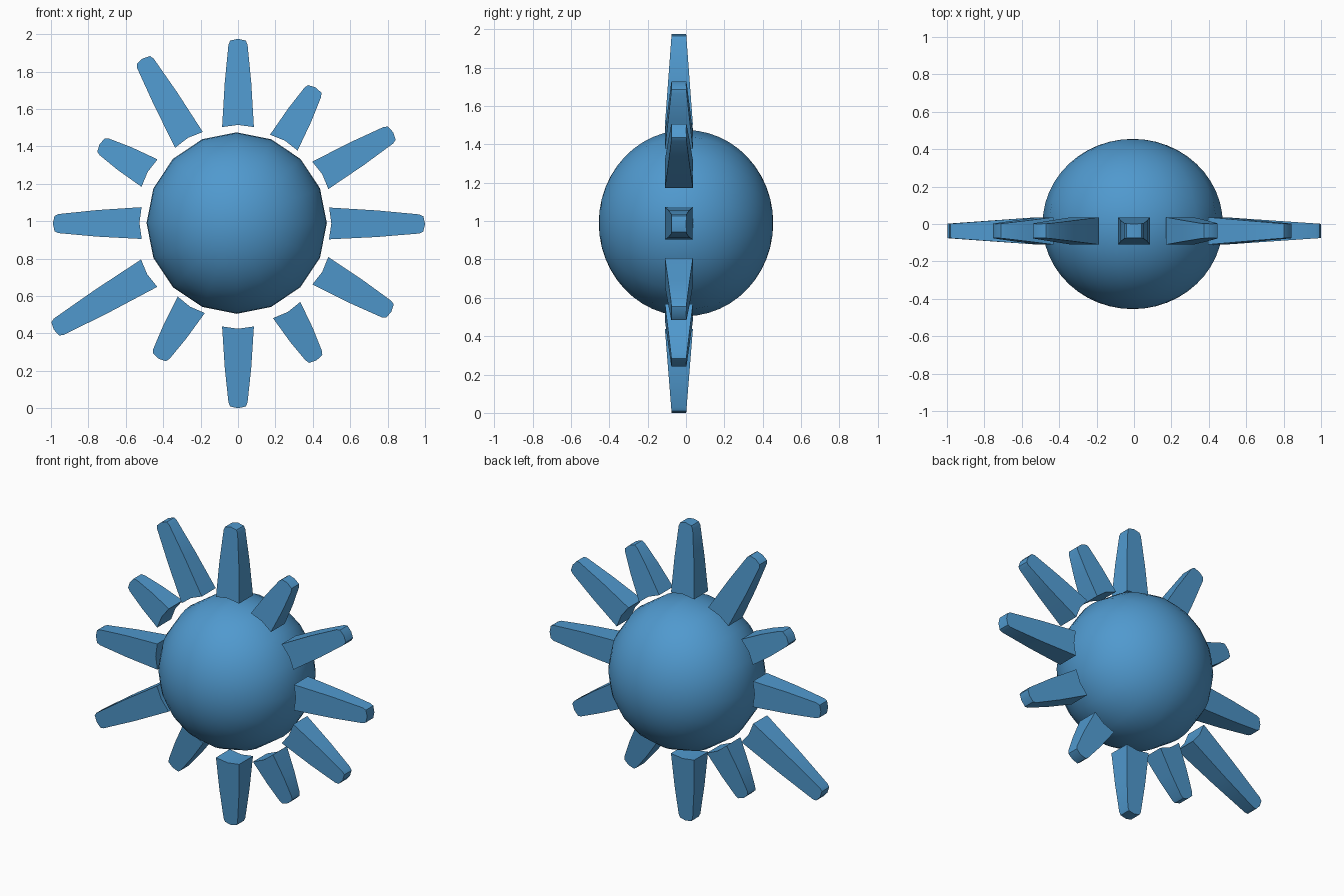
import bpy, bmesh, math
from mathutils import Vector, Matrix

if "Cube" in bpy.data.objects:
    bpy.data.objects.remove(bpy.data.objects["Cube"])

BLUE = bpy.data.materials.new("blue")
BLUE.diffuse_color = (0.08, 0.32, 0.62, 1)
BLUE.use_nodes = True
BLUE.node_tree.nodes["Principled BSDF"].inputs["Base Color"].default_value = BLUE.diffuse_color
RAY_Y = -0.037          # the rays sit slightly in front of the ball's middle


def finish(bm, name, angle):
    bmesh.ops.recalc_face_normals(bm, faces=bm.faces)
    mesh = bpy.data.meshes.new(name)
    bm.to_mesh(mesh)
    bm.free()
    mesh.materials.append(BLUE)
    ob = bpy.data.objects.new(name, mesh)
    bpy.context.collection.objects.link(ob)
    bpy.ops.object.select_all(action='DESELECT')
    ob.select_set(True)
    bpy.context.view_layer.objects.active = ob
    bpy.ops.object.shade_smooth_by_angle(angle=math.radians(angle))
    return ob


# Ball: poles on the y axis, its rim flattened to a 16-sided outline
bm = bmesh.new()
bmesh.ops.create_uvsphere(bm, u_segments=32, v_segments=24, radius=1)
for v in bm.verts:
    column = round(math.atan2(v.co.y, v.co.x) / (math.pi / 16))
    if column % 2 and abs(v.co.z) < 0.95:
        k = 1 - (1 - math.cos(math.pi / 16)) * (1 - v.co.z ** 2)
        v.co.x *= k
        v.co.y *= k
bmesh.ops.rotate(bm, verts=bm.verts, matrix=Matrix.Rotation(math.pi / 2, 3, 'X'))
bmesh.ops.scale(bm, verts=bm.verts, vec=(0.482, 0.455, 0.485))
bmesh.ops.translate(bm, verts=bm.verts, vec=(-0.007, 0, 0.99))
finish(bm, "sun_ball", 40)


# Rays: tapered blocks with a hollowed base and a rounded tip
def ray(name, x0, z0, x1, z1):
    base, tip = Vector((x0, 0, z0)), Vector((x1, 0, z1))
    length = (tip - base).length
    along = (tip - base).normalized()
    side = Vector((along.z, 0, -along.x))
    half = [(0, 0.085), (0.5 * length, 0.071), (length - 0.03, 0.051),
            (length - 0.009, 0.041)]
    outline = half + [(length, 0)] + [(t, -w) for t, w in reversed(half)] + [(0.012, 0)]
    bm = bmesh.new()
    loops = []
    for s in (-1, 1):
        loop = []
        for t, w in outline:
            depth = 0.073 + (0.038 - 0.073) * t / length
            p = base + along * t + side * w
            loop.append(bm.verts.new((p.x, RAY_Y + s * depth, p.z)))
        bm.faces.new(loop)
        loops.append(loop)
    a, b = loops
    for i in range(len(a)):
        j = (i + 1) % len(a)
        bm.faces.new((a[i], a[j], b[j], b[i]))
    finish(bm, name, 30)


# Base and tip midpoints (x, z), clockwise from the top
RAYS = [
    (0, 1.503, 0, 1.975), (0.245, 1.42, 0.415, 1.715),
    (0.44, 1.245, 0.83, 1.475), (0.487, 0.988, 1.0, 0.985),
    (0.44, 0.735, 0.82, 0.515), (0.26, 0.525, 0.42, 0.256),
    (0, 0.437, 0, 0), (-0.25, 0.553, -0.425, 0.265),
    (-0.475, 0.722, -0.985, 0.42), (-0.515, 0.99, -0.99, 0.987),
    (-0.473, 1.257, -0.74, 1.412), (-0.262, 1.435, -0.51, 1.87),
]
for n, r in enumerate(RAYS, 1):
    ray(f"sun_ray_{n}", *r)
